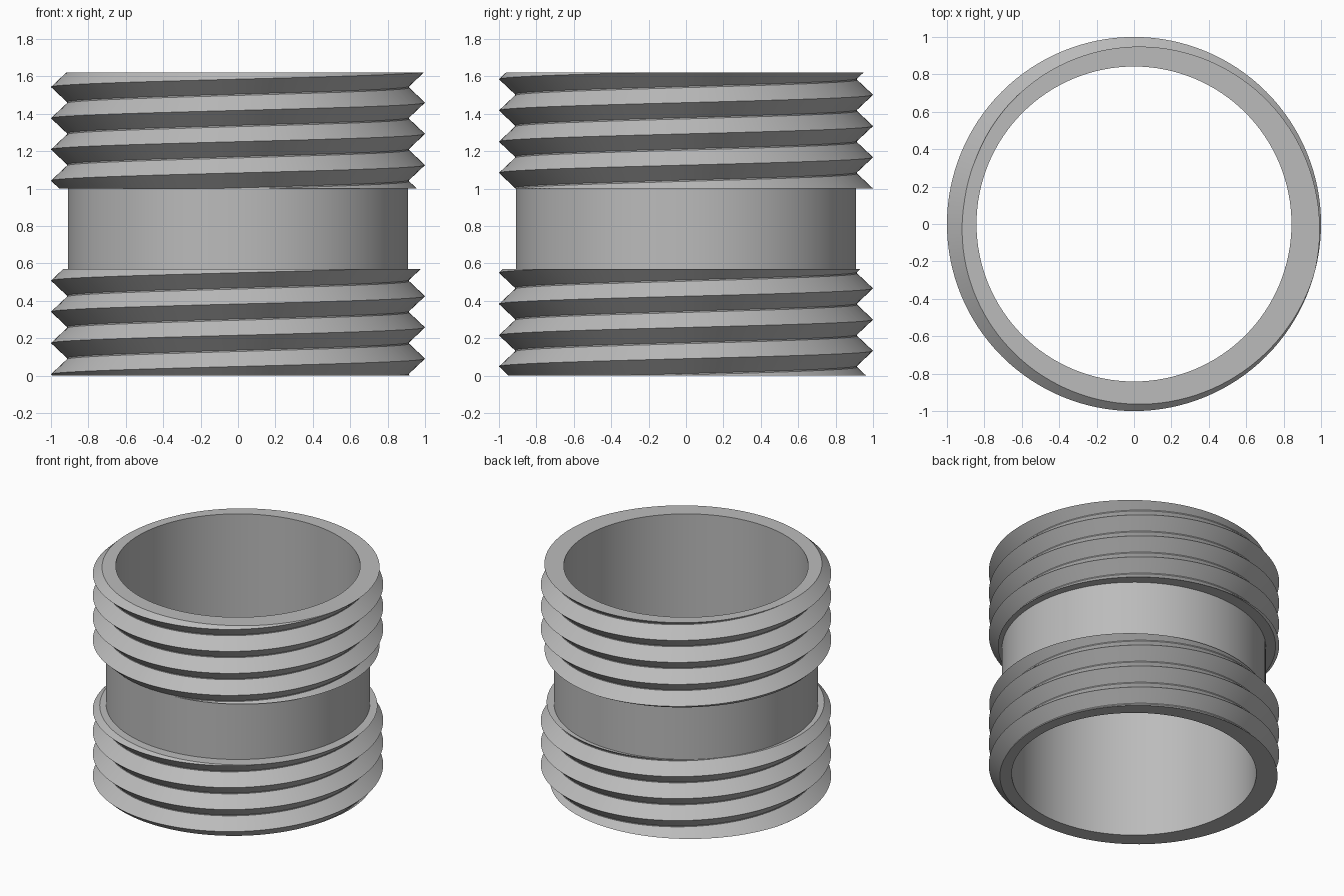
import bpy, bmesh, math
from mathutils import Vector

if "Cube" in bpy.data.objects:
    bpy.data.objects.remove(bpy.data.objects["Cube"], do_unlink=True)

SEGMENTS = 128
PITCH = 0.167
FLANK = 0.08        # half height of one thread ridge
CREST, ROOT = 1.0, 0.915
COLLAR, BORE = 0.909, 0.842
SPLIT_LOW, SPLIT_HIGH, TOP = 0.57, 1.0, 1.62

grey = bpy.data.materials.new("plain grey")
grey.use_nodes = True
COLOUR = (0.5, 0.5, 0.5, 1)
grey.diffuse_color = COLOUR
grey.node_tree.nodes["Principled BSDF"].inputs["Base Color"].default_value = COLOUR


def finish(bm, name, outward=True):
    """Orient the faces from or towards the axis and make a smooth object."""
    bmesh.ops.recalc_face_normals(bm, faces=bm.faces)
    bm.normal_update()
    spread = sum(f.normal.xy.dot(f.calc_center_median().xy) * f.calc_area()
                 for f in bm.faces)
    if (spread > 0) != outward:
        bmesh.ops.reverse_faces(bm, faces=bm.faces)
    mesh = bpy.data.meshes.new(name)
    bm.to_mesh(mesh)
    bm.free()
    mesh.materials.append(grey)
    obj = bpy.data.objects.new(name, mesh)
    bpy.context.collection.objects.link(obj)
    bpy.ops.object.select_all(action="DESELECT")
    obj.select_set(True)
    bpy.context.view_layer.objects.active = obj
    bpy.ops.object.shade_smooth_by_angle(angle=math.radians(30))


def tube(name, radius, low, high, outward):
    bm = bmesh.new()
    ring = bmesh.ops.create_circle(bm, segments=SEGMENTS, radius=radius)
    bmesh.ops.translate(bm, verts=ring["verts"], vec=(0, 0, low))
    wall = bmesh.ops.extrude_edge_only(bm, edges=bm.edges[:])
    verts = [g for g in wall["geom"] if isinstance(g, bmesh.types.BMVert)]
    bmesh.ops.translate(bm, verts=verts, vec=(0, 0, high - low))
    finish(bm, name, outward)


def thread(name, low, high, crest_z, low_radius, high_radius):
    """Right-handed V thread, trimmed flat and closed by a ledge at each end."""
    bm = bmesh.new()
    below = math.ceil((crest_z - low) / PITCH) + 2
    turns = math.ceil((high - low) / PITCH) + 5
    columns = []
    for i in range(turns * SEGMENTS + 1):
        a = math.tau * i / SEGMENTS
        z = crest_z + PITCH * (i / SEGMENTS - below)
        columns.append([bm.verts.new((r * math.cos(a), r * math.sin(a), z + dz))
                        for r, dz in ((ROOT, -FLANK), (CREST, 0), (ROOT, FLANK))])
    for i in range(len(columns) - 1):
        a, b = columns[i], columns[i + 1]
        for k in range(2):
            bm.faces.new((a[k], b[k], b[k + 1], a[k + 1]))
        # narrow flat root joining one turn to the next
        if i + 1 + SEGMENTS < len(columns):
            c, d = columns[i + SEGMENTS], columns[i + 1 + SEGMENTS]
            bm.faces.new((a[2], b[2], d[0], c[0]))

    for z, side in ((low, -1), (high, 1)):
        bmesh.ops.bisect_plane(bm, geom=bm.verts[:] + bm.edges[:] + bm.faces[:],
                               dist=1e-6, plane_co=(0, 0, z),
                               plane_no=(0, 0, side), clear_outer=True)
    for z, radius in ((low, low_radius), (high, high_radius)):
        rim = [e for e in bm.edges if e.is_boundary
               and all(abs(v.co.z - z) < 1e-4 for v in e.verts)]
        ledge = bmesh.ops.extrude_edge_only(bm, edges=rim)
        for v in ledge["geom"]:
            if isinstance(v, bmesh.types.BMVert):
                flat = v.co.xy.normalized() * radius
                v.co = Vector((flat.x, flat.y, z))
    finish(bm, name)


# Threaded ends
thread("lower_thread", 0, SPLIT_LOW, 0.091, BORE, COLLAR)
thread("upper_thread", SPLIT_HIGH, TOP, 1.126, COLLAR, BORE)

# Plain band between the threads, and the inside wall
tube("middle_collar", COLLAR, SPLIT_LOW, SPLIT_HIGH, True)
tube("inner_bore", BORE, 0, TOP, False)
